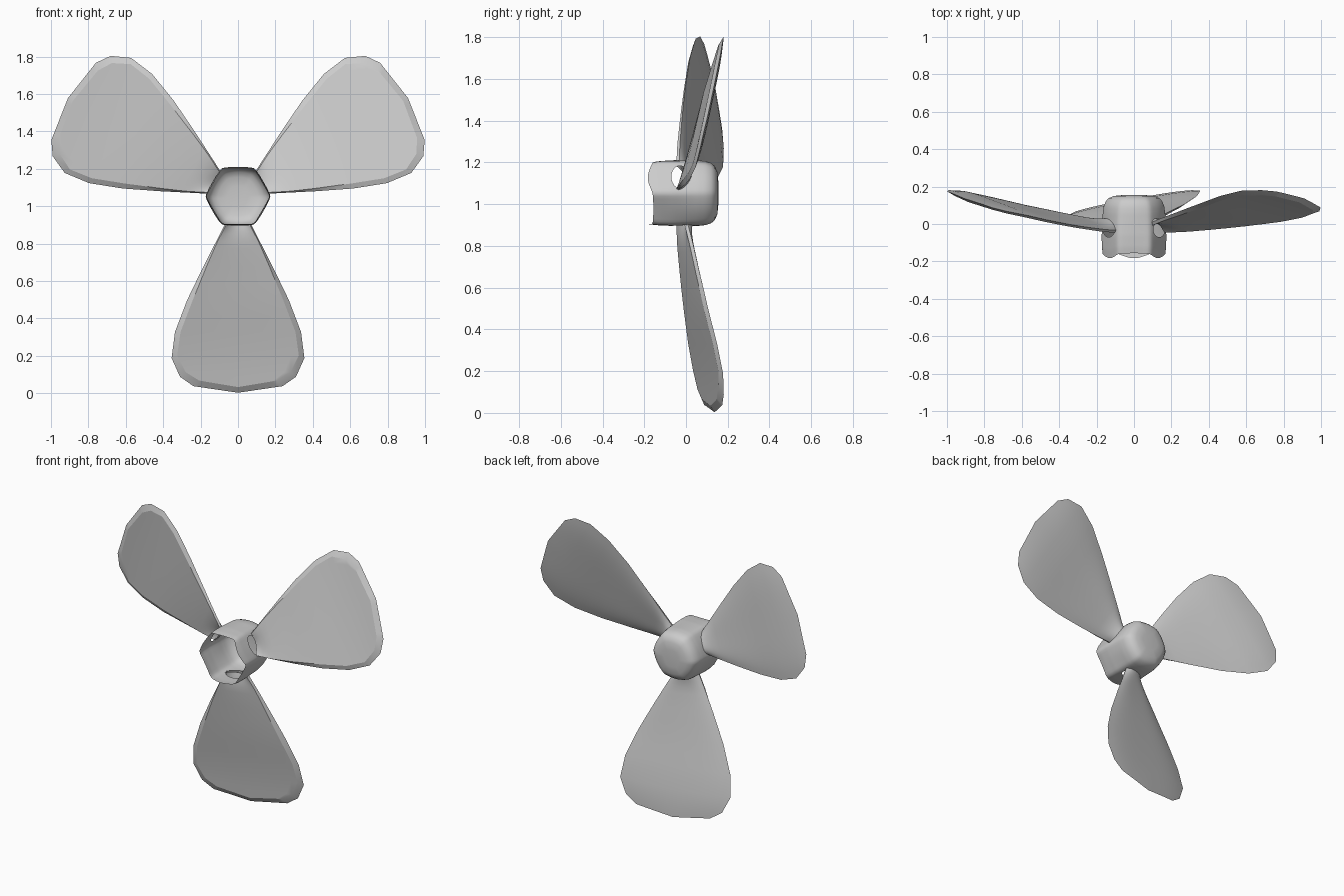
import bpy, bmesh, math
from mathutils import Matrix, Vector

if "Cube" in bpy.data.objects:
    bpy.data.objects.remove(bpy.data.objects["Cube"])

CZ = 1.053          # height of the propeller axis
APOTHEM = 0.155     # hub hexagon, centre to flat


def lerp(table, x):
    for (x0, y0), (x1, y1) in zip(table, table[1:]):
        if x <= x1:
            return y0 + (y1 - y0) * (x - x0) / (x1 - x0)
    return table[-1][1]


def finish(bm, name, angle):
    bmesh.ops.recalc_face_normals(bm, faces=bm.faces)
    me = bpy.data.meshes.new(name)
    bm.to_mesh(me)
    bm.free()
    ob = bpy.data.objects.new(name, me)
    bpy.context.collection.objects.link(ob)
    bpy.ops.object.select_all(action='DESELECT')
    ob.select_set(True)
    bpy.context.view_layer.objects.active = ob
    bpy.ops.object.shade_smooth_by_angle(angle=math.radians(angle))
    return ob


# hub: thin hexagonal cup, open to the front, scalloped rim, rounded back
N = 72
depths = [-0.17 + 0.0125 * i for i in range(22)]
profile = [(y, lerp([(-0.18, 0.95), (-0.13, 0.99), (-0.06, 1.01), (0.06, 1.0), (0.11, 0.96)], y))
           for y in depths]
profile += [(0.12, 0.92), (0.138, 0.82), (0.15, 0.65), (0.155, 0.35)]
bm = bmesh.new()
rings = []
for y, s in profile:
    ring = []
    for i in range(N):
        a = 2 * math.pi * i / N
        off = a % (math.pi / 3) - math.pi / 6              # angle from flat middle
        hexr = min(APOTHEM / math.cos(off), 0.175)
        mix = lerp([(-0.2, 0.0), (-0.1, 0.15), (0.05, 0.5), (0.2, 0.7)], y)
        r = (hexr * (1 - mix) + 0.159 * mix) * s           # rounder to the back
        on_blade_flat = int(a // (math.pi / 3)) % 2 == 0
        yy = y
        if y < -0.06:                                      # rim waves
            wave = 0.01 + (-0.023 if on_blade_flat else 0.004) * math.cos(3 * off)
            yy = y + wave * (-0.06 - y) / 0.11
        ring.append(bm.verts.new((r * math.cos(a), yy, CZ + r * math.sin(a))))
    rings.append(ring)
for r0, r1 in zip(rings, rings[1:]):
    for i in range(N):
        j = (i + 1) % N
        bm.faces.new((r0[i], r0[j], r1[j], r1[i]))
bm.faces.new(rings[-1])

# oval opening in each blade-bearing side
HY, HA, HB = -0.03, 0.062, 0.04
for k in range(3):
    d = math.radians(30 + 120 * k)
    n, t = Vector((math.cos(d), 0, math.sin(d))), Vector((-math.sin(d), 0, math.cos(d)))

    def local(co):
        p = co - Vector((0, 0, CZ))
        return p.dot(t) / HA, (p.y - HY) / HB, p.dot(n)

    hit = set()
    for f in bm.faces:
        u, v, w = local(f.calc_center_median())
        if w > 0.1 and u * u + v * v < 1:
            hit.add(f)
    edge = {v for f in hit for v in f.verts if any(g not in hit for g in v.link_faces)}
    bmesh.ops.delete(bm, geom=list(hit), context='FACES')
    for vert in edge:                                      # snap rim to the oval
        u, v, w = local(vert.co)
        m = math.hypot(u, v)
        vert.co = Vector((0, HY + v / m * HB, CZ)) + t * (u / m * HA) + n * w
finish(bm, "hub", 75)

# blade: half width, axial position and pitch along the radius
WIDTH = [(0.15, 0.07), (0.375, 0.185), (0.555, 0.272), (0.725, 0.337),
         (0.865, 0.355), (0.965, 0.31), (1.015, 0.238)]
AXIAL = [(0.15, -0.012), (0.35, 0.018), (0.555, 0.052), (0.865, 0.112), (1.05, 0.135)]
PITCH = [(0.15, 0.3), (0.35, 0.23), (0.555, 0.2), (0.865, 0.185), (1.05, 0.18)]
RADII = [0.15, 0.17, 0.2, 0.24, 0.28, 0.375, 0.465, 0.555, 0.64, 0.725, 0.865, 0.965, 1.015]
M = 16


def grid(bm, front):
    rows = []
    for r in RADII:
        row = []
        inset = 0.03 * min(1, max(0.25, (r - 0.15) / 0.4)) if front else 0
        root = max(0, 1 - (r - 0.15) / 0.12) ** 2          # flare where it meets the hub
        for j in range(M + 1):
            v = -1 + 2 * j / M
            x = v * (lerp(WIDTH, r) - inset)
            tip = 0.035 * (1 - abs(v)) * max(0, (r - 0.725) / 0.29) ** 2
            rr = r + tip - (inset if front else 0) * max(0, (r - 0.725) / 0.29)
            y = lerp(AXIAL, rr) + lerp(PITCH, rr) * x + 0.025 * root * (1 - v * v)
            if front:
                y -= 0.015
            else:                                          # gently crowned back
                y += 0.014 * (1 - v ** 4) * min(1, max(0, (1.03 - r) / 0.1))
            row.append(bm.verts.new((x, y, -rr)))
        rows.append(row)
    for a, b in zip(rows, rows[1:]):
        for j in range(M):
            bm.faces.new((a[j], a[j + 1], b[j + 1], b[j]))
    return [q[0] for q in rows] + rows[-1][1:] + [q[-1] for q in reversed(rows[:-1])]


for k, name in enumerate(("lower_blade", "right_blade", "left_blade")):
    bm = bmesh.new()
    back, front = grid(bm, False), grid(bm, True)
    for i in range(len(back) - 1):                         # chamfered rim
        bm.faces.new((back[i], back[i + 1], front[i + 1], front[i]))
    rot = Matrix.Rotation(math.radians(-120 * k), 4, 'Y')
    bmesh.ops.transform(bm, matrix=Matrix.Translation((0, 0, CZ)) @ rot, verts=bm.verts)
    finish(bm, name, 20)
